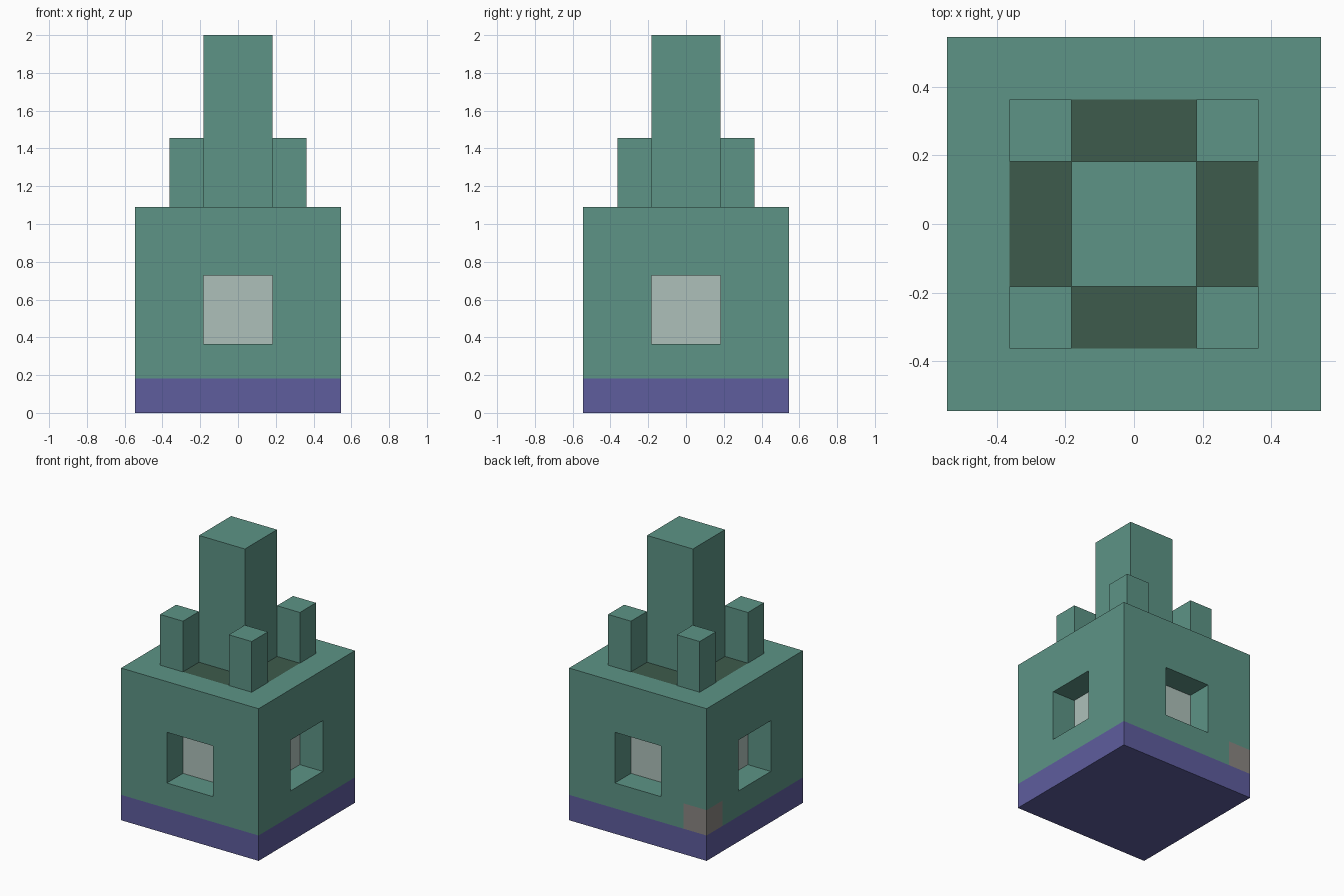
import bpy, bmesh
from mathutils import Vector

default = bpy.data.objects.get("Cube")
if default:
    bpy.data.objects.remove(default, do_unlink=True)

U = 2 / 11  # one block


def material(name, hex_colour):
    linear = []
    for i in (0, 2, 4):
        c = int(hex_colour[i:i + 2], 16) / 255
        linear.append(c / 12.92 if c <= 0.04045 else ((c + 0.055) / 1.055) ** 2.4)
    colour = (*linear, 1)
    m = bpy.data.materials.new(name)
    m.use_nodes = True
    m.diffuse_color = colour
    m.node_tree.nodes["Principled BSDF"].inputs["Base Color"].default_value = colour
    return m


green = material("sea_green", "5D9486")
blue = material("violet_blue", "5E5D9E")
dark = material("dark_green", "3D5B4C")
pale = material("pale_grey", "AEC0BA")
stone = material("warm_grey", "8A8682")


def block_mesh(low, high):
    """Box between two corners, measured in blocks."""
    low, high = Vector(low), Vector(high)
    bm = bmesh.new()
    bmesh.ops.create_cube(bm, size=1)
    for v in bm.verts:
        v.co = (low + high) / 2 + v.co * (high - low)
    return bm


def finish(bm, name, *materials):
    bmesh.ops.scale(bm, vec=(U, U, U), verts=bm.verts)
    mesh = bpy.data.meshes.new(name)
    bm.to_mesh(mesh)
    bm.free()
    for m in materials:
        mesh.materials.append(m)
    obj = bpy.data.objects.new(name, mesh)
    bpy.context.collection.objects.link(obj)
    return obj


# Base slab
finish(block_mesh((-3, -3, 0), (3, 3, 1)), "base", blue)

# Body, cut along the block lines that bound windows and patches
body = block_mesh((-3, -3, 1), (3, 3, 6))
cuts = [(axis, p) for axis in (0, 1) for p in (-2, -1, 1, 2)] + [(2, 2), (2, 4)]
for axis, p in cuts:
    normal = Vector((0, 0, 0))
    normal[axis] = 1
    bmesh.ops.bisect_plane(body, geom=body.verts[:] + body.edges[:] + body.faces[:],
                           plane_co=normal * p, plane_no=normal)

windows = []
for f in body.faces:
    c = f.calc_center_median()
    inner, outer = sorted((abs(c.x), abs(c.y)))
    if f.normal.z > 0.5:
        # Dark patches round the tower
        if inner < 1 < outer < 2:
            f.material_index = 1
    elif abs(f.normal.z) < 0.5:
        if inner < 1 and 2 < c.z < 4:
            windows.append(f)
        # Odd stone at the back corner
        elif c.x < -2 and c.y > 2 and c.z < 2:
            f.material_index = 3

# Recessed windows with pale panes
bmesh.ops.inset_individual(body, faces=windows, thickness=0, depth=-1)
for f in windows:
    f.material_index = 2
finish(body, "body", green, dark, pale, stone)

# Central tower and four corner posts
finish(block_mesh((-1, -1, 6), (1, 1, 11)), "tower", green)
for side, x in (("left", 1), ("right", -2)):
    for end, y in (("front", -2), ("back", 1)):
        finish(block_mesh((x, y, 6), (x + 1, y + 1, 8)), f"{end}_{side}_post", green)
